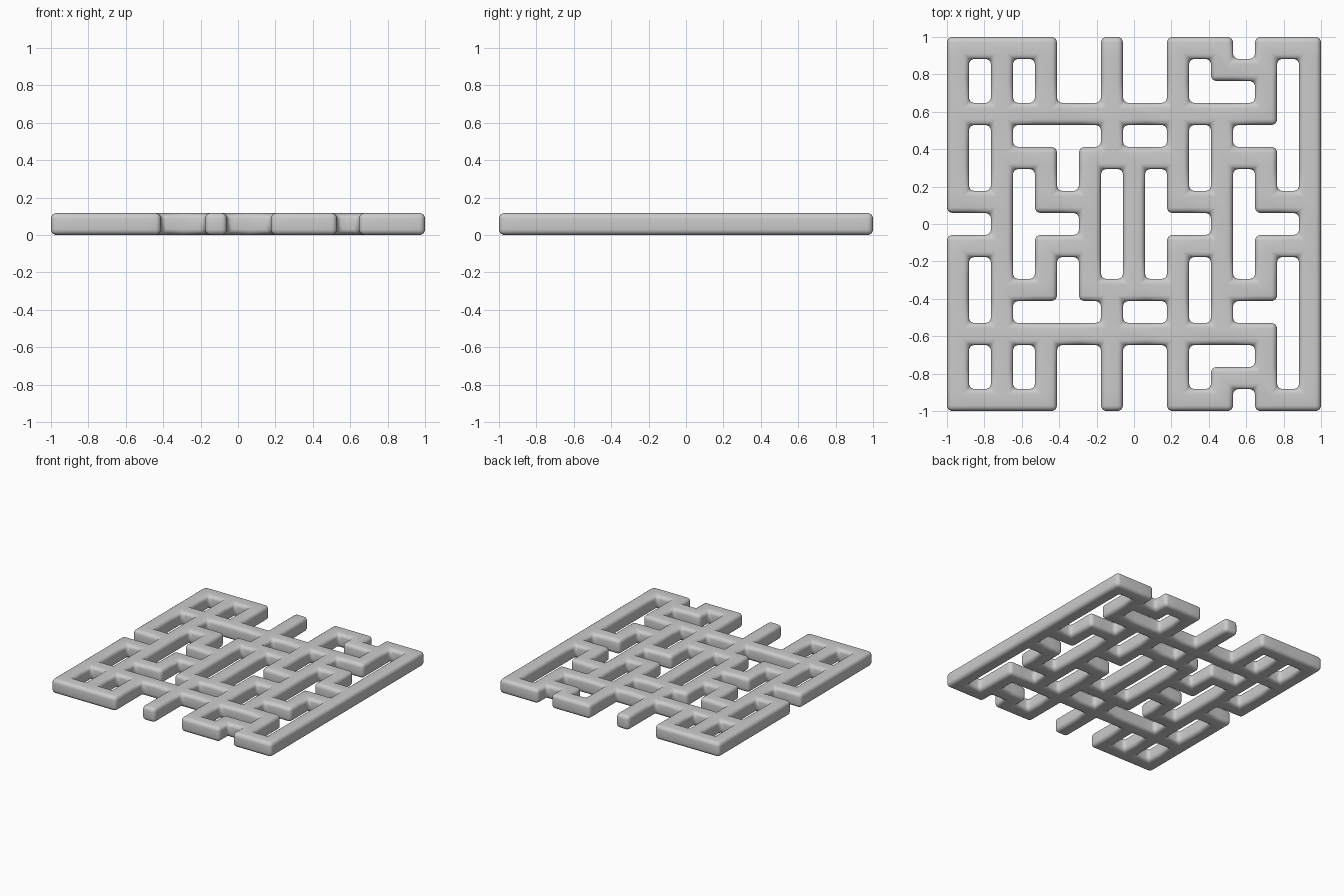
import bpy, bmesh

if "Cube" in bpy.data.objects:
    bpy.data.objects.remove(bpy.data.objects["Cube"])

# Plan of the back half on a 17 x 17 cell grid; the front half mirrors it
half = [
    "#####..#..###.###",
    "#.#.#..#..#.###.#",
    "#.#.#..#..#...#.#",
    "###############.#",
    "#.#....#..#.#...#",
    "#.###.#####.###.#",
    "#.#.#.#.#.#.#.#.#",
    "###.###.#.###.###",
    "..#...#.#...#...#",
]
rows = half + half[-2::-1]
n = len(rows)
s = 2.0 / n

# Flat lattice of square cells
bm = bmesh.new()
corner = {}


def vert(i, j):
    if (i, j) not in corner:
        corner[i, j] = bm.verts.new((-1 + i * s, 1 - j * s, 0))
    return corner[i, j]


for j, row in enumerate(rows):
    for i, c in enumerate(row):
        if c == "#":
            bm.faces.new((vert(i, j), vert(i, j + 1),
                          vert(i + 1, j + 1), vert(i + 1, j)))

# Thicken by one cell
res = bmesh.ops.extrude_face_region(bm, geom=bm.faces[:], use_keep_orig=True)
top = [v for v in res["geom"] if isinstance(v, bmesh.types.BMVert)]
bmesh.ops.translate(bm, verts=top, vec=(0, 0, s))
bmesh.ops.recalc_face_normals(bm, faces=bm.faces[:])

mesh = bpy.data.meshes.new("lattice_panel")
bm.to_mesh(mesh)
bm.free()
panel = bpy.data.objects.new("lattice_panel", mesh)
bpy.context.collection.objects.link(panel)

# Rounded bars
bev = panel.modifiers.new("round_edges", 'BEVEL')
bev.width = 0.03
bev.segments = 4
bev.limit_method = 'ANGLE'
bpy.context.view_layer.objects.active = panel
panel.select_set(True)
bpy.ops.object.shade_smooth()
